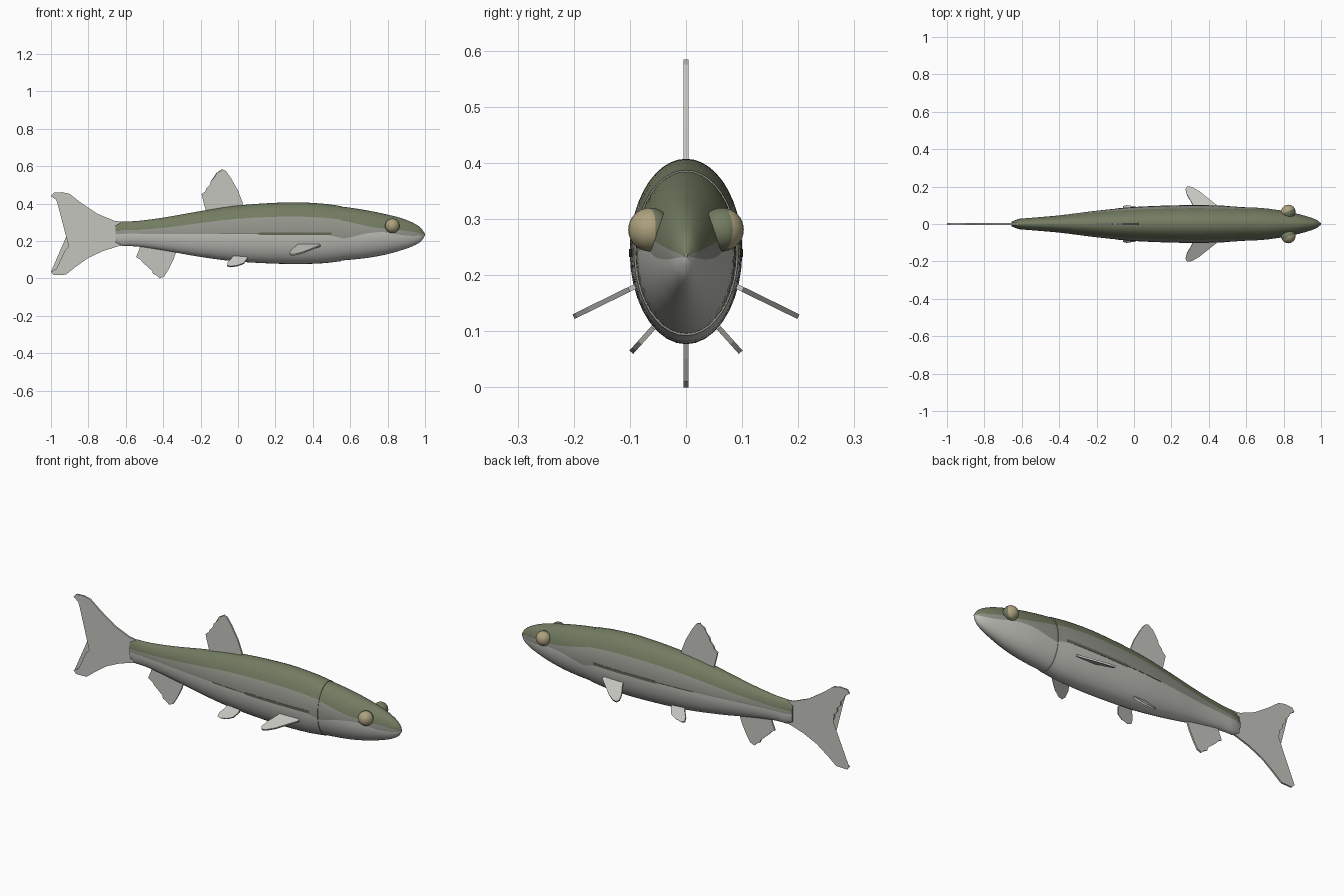
import bpy, bmesh, math
from mathutils import Vector

cube = bpy.data.objects.get("Cube")
if cube:
    bpy.data.objects.remove(cube, do_unlink=True)


def material(name, r, g, b):
    m = bpy.data.materials.new(name)
    m.use_nodes = True
    m.diffuse_color = (r, g, b, 1)
    bsdf = next(n for n in m.node_tree.nodes if n.type == 'BSDF_PRINCIPLED')
    bsdf.inputs["Base Color"].default_value = (r, g, b, 1)
    return m


green = material("olive back", 0.17, 0.2, 0.12)
flank = material("grey flank", 0.29, 0.3, 0.26)
belly = material("pale belly", 0.53, 0.53, 0.49)
fin_mat = material("fin grey", 0.56, 0.56, 0.52)
tan = material("tan iris", 0.42, 0.36, 0.21)
dark = material("dark line", 0.12, 0.14, 0.09)


def finish(bm, name, mats, smooth=True):
    bmesh.ops.recalc_face_normals(bm, faces=bm.faces)
    mesh = bpy.data.meshes.new(name)
    bm.to_mesh(mesh)
    bm.free()
    for m in mats:
        mesh.materials.append(m)
    ob = bpy.data.objects.new(name, mesh)
    bpy.context.collection.objects.link(ob)
    if smooth:
        bpy.ops.object.select_all(action='DESELECT')
        ob.select_set(True)
        bpy.context.view_layer.objects.active = ob
        bpy.ops.object.shade_smooth_by_angle(angle=math.radians(40))
    return ob


def sample(stations, x):
    """Smooth curve through the stations, evaluated at x."""
    n = len(stations)
    i = max(k for k in range(n - 1) if k == 0 or stations[k][0] <= x)
    a, b = stations[i], stations[i + 1]
    p, q = stations[max(i - 1, 0)], stations[min(i + 2, n - 1)]
    h = b[0] - a[0]
    t = (x - a[0]) / h
    out = []
    for k in range(1, len(a)):
        m0 = (b[k] - p[k]) / (b[0] - p[0]) * h
        m1 = (q[k] - a[k]) / (q[0] - a[0]) * h
        out.append((2*t**3 - 3*t*t + 1) * a[k] + (t**3 - 2*t*t + t) * m0
                   + (3*t*t - 2*t**3) * b[k] + (t**3 - t*t) * m1)
    return out


def loft(name, stations, rings):
    """Elliptical loft whose rows follow the colour boundaries."""
    bm = bmesh.new()
    loops = []
    x0, x1 = stations[0][0], stations[-1][0]
    for r in range(rings + 1):
        s = r / rings
        x = x0 + (x1 - x0) * (0.5 * s + 0.5 * math.sin(s * math.pi / 2))
        top, bot, w, upper, lower = sample(stations, x)
        mid, hh = (top + bot) / 2, (top - bot) / 2
        cuts = [-math.pi / 2, math.asin(lower), math.asin(upper), math.pi / 2]
        angles = []
        for k, n in enumerate((9, 4, 7)):
            angles += [cuts[k] + (cuts[k + 1] - cuts[k]) * j / n for j in range(n)]
        angles.append(math.pi / 2)
        angles += [math.pi - a for a in angles[-2:0:-1]]
        loops.append([bm.verts.new((x, w * math.cos(a), mid + hh * math.sin(a)))
                      for a in angles])
    count = len(loops[0])
    for a, b in zip(loops, loops[1:]):
        for j in range(count):
            k = (j + 1) % count
            f = bm.faces.new((a[j], a[k], b[k], b[j]))
            row = min(j, count - 1 - j)
            f.material_index = 0 if row < 9 else 1 if row < 13 else 2
    for ring in (loops[0], loops[-1]):
        bm.faces.new(ring).material_index = 1
    return finish(bm, name, (belly, flank, green))


# Body: x, top, bottom, half width, green boundary, belly boundary
body = [(-0.655, 0.285, 0.19, 0.012, 0.28, 0.0),
        (-0.64, 0.302, 0.175, 0.024, 0.28, 0.0),
        (-0.55, 0.306, 0.172, 0.033, 0.3, 0.0),
        (-0.4, 0.325, 0.15, 0.046, 0.38, 0.0),
        (-0.2, 0.36, 0.115, 0.071, 0.48, 0.0),
        (0.0, 0.39, 0.09, 0.09, 0.53, 0.0),
        (0.28, 0.407, 0.077, 0.1, 0.54, 0.0),
        (0.45, 0.4, 0.081, 0.098, 0.53, -0.02),
        (0.55, 0.387, 0.092, 0.093, 0.51, -0.15)]
loft("body", body, 40)

# Head with rounded snout
head = [(0.5, 0.388, 0.093, 0.09, 0.52, -0.2),
        (0.58, 0.381, 0.098, 0.09, 0.46, -0.17),
        (0.7, 0.362, 0.111, 0.084, 0.33, 0.05),
        (0.8, 0.341, 0.13, 0.07, 0.27, 0.1),
        (0.88, 0.32, 0.153, 0.053, 0.25, -0.06),
        (0.94, 0.295, 0.175, 0.036, 0.22, -0.12),
        (0.98, 0.268, 0.2, 0.02, 0.2, -0.12),
        (1.0, 0.238, 0.23, 0.003, 0.2, -0.12)]
loft("head", head, 30)

# Lateral line on each flank
for side, label in ((1, "left"), (-1, "right")):
    bm = bmesh.new()
    rows = []
    for i in range(25):
        x = -0.1 + 0.6 * i / 24
        top, bot, w, _, _ = sample(body, x)
        h = 0.002 if x < 0.1 else 0.007
        y = side * (w + 0.001)
        rows.append([bm.verts.new((x, y, 0.239 + d)) for d in (-h, h)])
    for a, b in zip(rows, rows[1:]):
        bm.faces.new((a[0], b[0], b[1], a[1]))
    line = finish(bm, "lateral_line_" + label, (dark,), False)
    line.modifiers.new("thickness", 'SOLIDIFY').thickness = 0.002

# Eyes, with the iris on the outward half
for side, label in ((1, "left"), (-1, "right")):
    bm = bmesh.new()
    bmesh.ops.create_uvsphere(bm, u_segments=24, v_segments=16, radius=0.039)
    look = Vector((-0.45 * side, 0.9 * side, 0))
    for f in bm.faces:
        f.material_index = int(f.calc_center_median().normalized().dot(look) > 0.1)
    bmesh.ops.translate(bm, verts=bm.verts, vec=(0.825, side * 0.064, 0.281))
    finish(bm, "eye_" + label, (green, tan))


def fin(name, outline, root=(0, 0, 0), out=(0, 0, 1)):
    """Flat fin; outline is (x, distance along the out direction)."""
    out = Vector(out).normalized()
    across = out.cross(Vector((1, 0, 0))) * 0.0045
    bm = bmesh.new()
    pts = [Vector(root) + Vector((x, 0, 0)) + out * d for x, d in outline]
    a = [bm.verts.new(p + across) for p in pts]
    b = [bm.verts.new(p - across) for p in pts]
    bm.faces.new(a)
    bm.faces.new(b[::-1])
    for i in range(len(a)):
        j = (i + 1) % len(a)
        bm.faces.new((a[i], b[i], b[j], a[j]))
    bmesh.ops.triangulate(bm, faces=[f for f in bm.faces if len(f.verts) > 4])
    return finish(bm, name, (fin_mat,), False)


def scallop(points, depth):
    """Add a shallow notch between neighbouring edge points."""
    out = [points[0]]
    for p, q in zip(points, points[1:]):
        out += [((p[0] + q[0]) / 2 + depth, (p[1] + q[1]) / 2), q]
    return out


# Tail fin
trailing = [(-1, 0.44), (-0.965, 0.4), (-0.945, 0.36), (-0.925, 0.32),
            (-0.905, 0.28), (-0.9, 0.235), (-0.905, 0.19), (-0.925, 0.15),
            (-0.94, 0.11), (-0.96, 0.07), (-1, 0.035)]
fin("tail_fin", [(-0.6, 0.3), (-0.66, 0.308), (-0.75, 0.345), (-0.84, 0.405),
                 (-0.9, 0.452), (-0.94, 0.461), (-0.985, 0.458)]
    + scallop(trailing, 0.01)
    + [(-0.985, 0.018), (-0.92, 0.02), (-0.87, 0.06), (-0.8, 0.11),
       (-0.72, 0.147), (-0.64, 0.172), (-0.6, 0.18)])

# Dorsal and anal fins
fin("dorsal_fin", [(0.02, 0.37), (0.025, 0.405), (0, 0.47), (-0.04, 0.54),
                   (-0.065, 0.575)]
    + scallop([(-0.085, 0.584), (-0.115, 0.565), (-0.145, 0.52),
               (-0.17, 0.48), (-0.195, 0.45)], 0.007)
    + [(-0.18, 0.39), (-0.165, 0.34)])
fin("anal_fin", [(-0.32, 0.17), (-0.345, 0.1), (-0.37, 0.05), (-0.395, 0.01)]
    + scallop([(-0.42, 0), (-0.455, 0.025), (-0.475, 0.055),
               (-0.51, 0.085), (-0.545, 0.115)], 0.007)
    + [(-0.53, 0.15), (-0.52, 0.185)])

# Paired fins
for side, label in ((1, "left"), (-1, "right")):
    fin("pectoral_fin_" + label,
        [(0.43, -0.02), (0.44, 0.015), (0.4, 0.05), (0.35, 0.095), (0.31, 0.12),
         (0.285, 0.125), (0.275, 0.11), (0.283, 0.075), (0.305, 0.035), (0.33, -0.02)],
        (0, side * 0.088, 0.181), (0, side * 0.11, -0.054))
    fin("pelvic_fin_" + label,
        [(0.04, -0.02), (0.05, 0.01), (0.03, 0.045), (0, 0.06), (-0.04, 0.068),
         (-0.058, 0.062), (-0.055, 0.04), (-0.035, 0.01), (-0.02, -0.02)],
        (0, side * 0.052, 0.113), (0, side * 0.045, -0.05))
